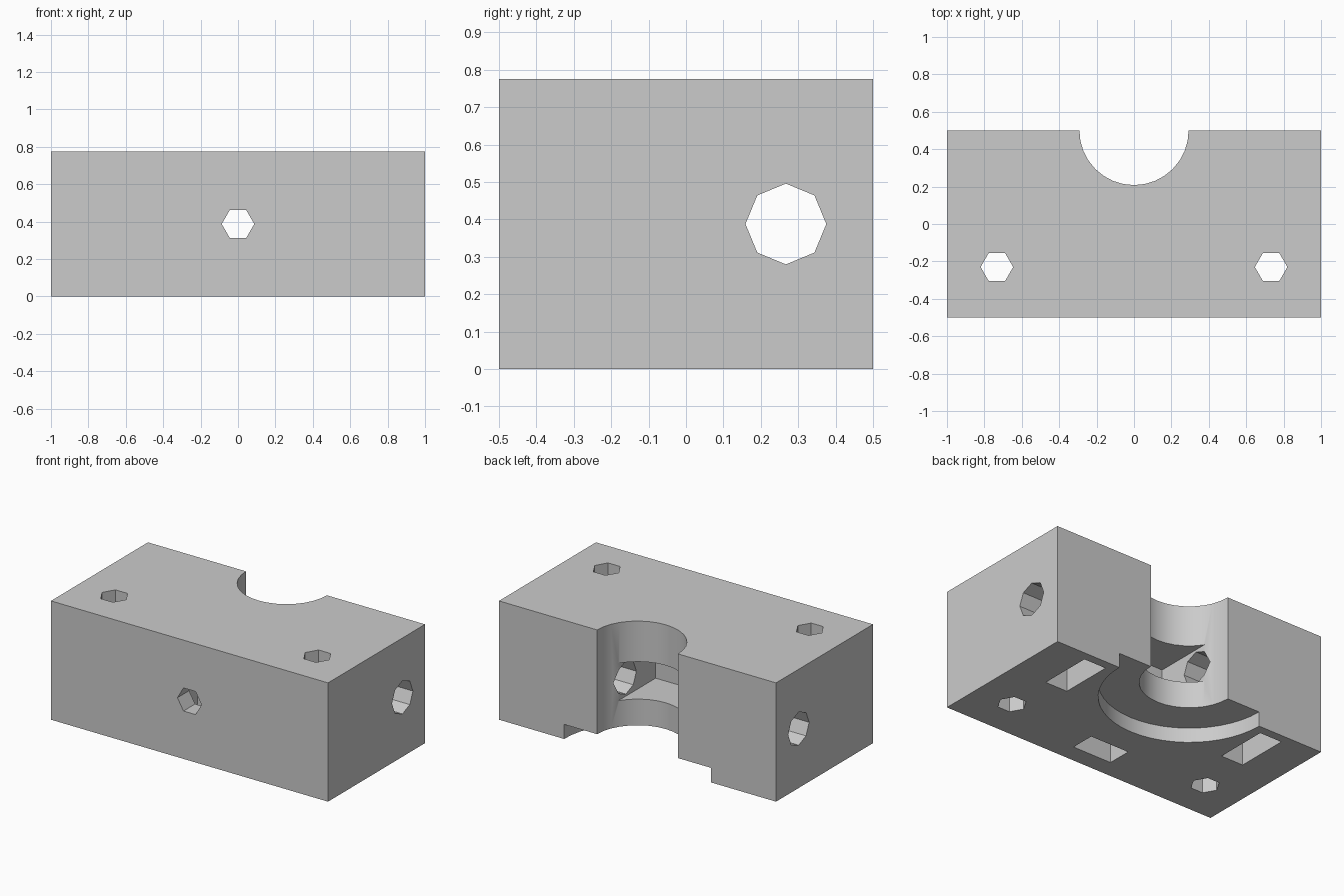
import bpy
import bmesh
from math import cos, sin, pi, radians
from mathutils import Matrix, Vector

default_cube = bpy.data.objects.get("Cube")
if default_cube:
    bpy.data.objects.remove(default_cube, do_unlink=True)

# Size of the block and the shared height of the cross bolts
HEIGHT = 0.775
BOLT_Z = HEIGHT / 2

grey = bpy.data.materials.new("plain_grey")
grey.use_nodes = True
grey.diffuse_color = (0.6, 0.6, 0.6, 1)
grey.node_tree.nodes["Principled BSDF"].inputs["Base Color"].default_value = (0.6, 0.6, 0.6, 1)


def finish(name, bm):
    bmesh.ops.recalc_face_normals(bm, faces=bm.faces)
    mesh = bpy.data.meshes.new(name)
    bm.to_mesh(mesh)
    bm.free()
    mesh.materials.append(grey)
    obj = bpy.data.objects.new(name, mesh)
    bpy.context.collection.objects.link(obj)
    return obj


def box(name, low, high):
    low, high = Vector(low), Vector(high)
    bm = bmesh.new()
    bmesh.ops.create_cube(bm, size=1)
    bmesh.ops.scale(bm, vec=high - low, verts=bm.verts)
    bmesh.ops.translate(bm, vec=(low + high) / 2, verts=bm.verts)
    return finish(name, bm)


def prism(name, sides, radius, length, centre, axis="Z"):
    """Regular prism with a corner on its own x axis, turned onto an axis."""
    turn = {"Z": Matrix(), "X": Matrix.Rotation(pi / 2, 4, "Y"),
            "Y": Matrix.Rotation(pi / 2, 4, "X")}[axis]
    bm = bmesh.new()
    ring = [bm.verts.new((radius * cos(2 * pi * i / sides),
                          radius * sin(2 * pi * i / sides), -length / 2))
            for i in range(sides)]
    base = bm.faces.new(ring)
    top = bmesh.ops.extrude_face_region(bm, geom=[base], use_keep_orig=True)["geom"]
    bmesh.ops.translate(bm, vec=(0, 0, length),
                        verts=[v for v in top if isinstance(v, bmesh.types.BMVert)])
    bmesh.ops.transform(bm, matrix=Matrix.Translation(centre) @ turn, verts=bm.verts)
    return finish(name, bm)


block = box("clamp_block", (-1, -0.5, 0), (1, 0.5, HEIGHT))

# Half-round bore, its wide seat underneath and the square chamber inside
cutters = [
    prism("bore", 32, 0.292, 2, (0, 0.5, BOLT_Z)),
    prism("bottom_seat", 48, 0.53, 0.2, (0, 0.5, -0.005)),
    box("inner_chamber", (-0.247, -0.04, 0.266), (0.247, 0.4, 0.51)),
    # Cross bolt and front bolt holes
    prism("cross_bolt_hole", 8, 0.108, 3, (0, 0.267, BOLT_Z), "X"),
    prism("front_bolt_hole", 6, 0.087, 0.9, (0, -0.15, BOLT_Z), "Y"),
    # Front nut slot, open at the bottom
    box("front_nut_slot", (-0.14, -0.38, -0.1), (0.14, -0.22, 0.53)),
]

# Mounting holes and side nut slots, one on each side
for side in (-1, 1):
    cutters.append(prism("mounting_hole", 6, 0.087, 2, (side * 0.733, -0.23, BOLT_Z)))
    x = side * 0.667
    cutters.append(box("side_nut_slot", (x - 0.08, 0.092, -0.1), (x + 0.08, 0.442, 0.565)))

for cutter in cutters:
    cut = block.modifiers.new(cutter.name, "BOOLEAN")
    cut.operation = "DIFFERENCE"
    cut.solver = "EXACT"
    cut.object = cutter

# Keep the cut mesh and drop the cutters
bpy.context.view_layer.update()
graph = bpy.context.evaluated_depsgraph_get()
cut_mesh = bpy.data.meshes.new_from_object(block.evaluated_get(graph))
block.modifiers.clear()
block.data = cut_mesh
for cutter in cutters:
    bpy.data.objects.remove(cutter, do_unlink=True)

# Smooth bore walls with sharp edges elsewhere
bpy.ops.object.select_all(action="DESELECT")
block.select_set(True)
bpy.context.view_layer.objects.active = block
bpy.ops.object.shade_smooth_by_angle(angle=radians(30))
